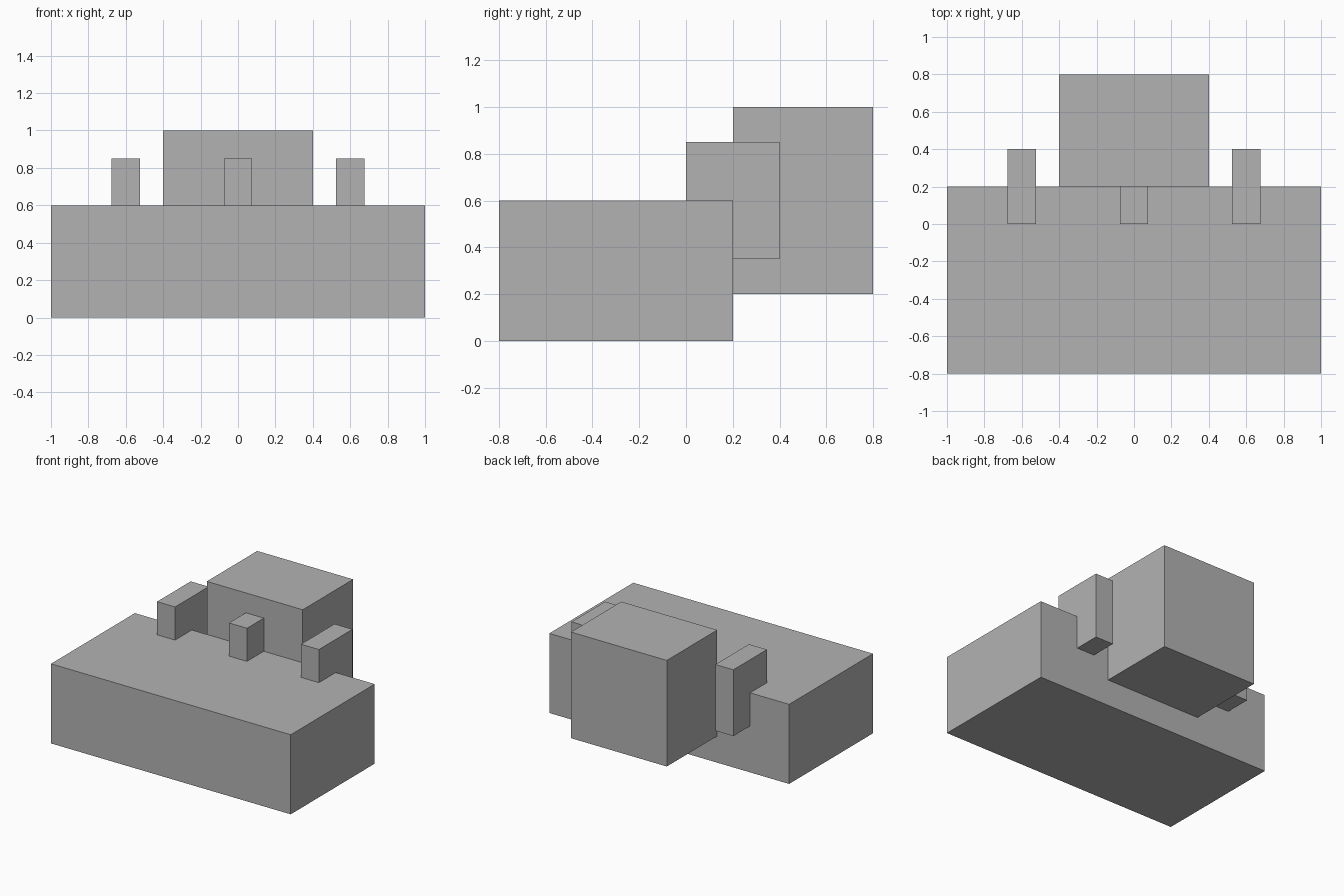
import bpy

# Remove the default cube
cube = bpy.data.objects.get("Cube")
if cube:
    bpy.data.objects.remove(cube, do_unlink=True)

# Single flat colour
grey = bpy.data.materials.new("plain grey")
grey.use_nodes = True
colour = (0.45, 0.45, 0.45, 1)
grey.diffuse_color = colour
for node in grey.node_tree.nodes:
    if node.type == 'BSDF_PRINCIPLED':
        node.inputs["Base Color"].default_value = colour


def box(name, centre, size):
    """Add a flat-shaded box with real dimensions."""
    bpy.ops.mesh.primitive_cube_add(size=1, location=centre)
    obj = bpy.context.object
    obj.name = name
    obj.data.name = name
    obj.scale = size
    bpy.ops.object.transform_apply(location=False, rotation=False, scale=True)
    obj.data.materials.append(grey)
    return obj


# Wide main block
box("base_block", (0, -0.3, 0.3), (2, 1, 0.6))

# Raised block behind it
box("rear_block", (0, 0.5, 0.6), (0.8, 0.6, 0.8))

# Three upright pegs straddling the back edge of the base
for side, x in (("right", -0.6), ("middle", 0), ("left", 0.6)):
    box(side + "_peg", (x, 0.2, 0.6), (0.15, 0.4, 0.5))
